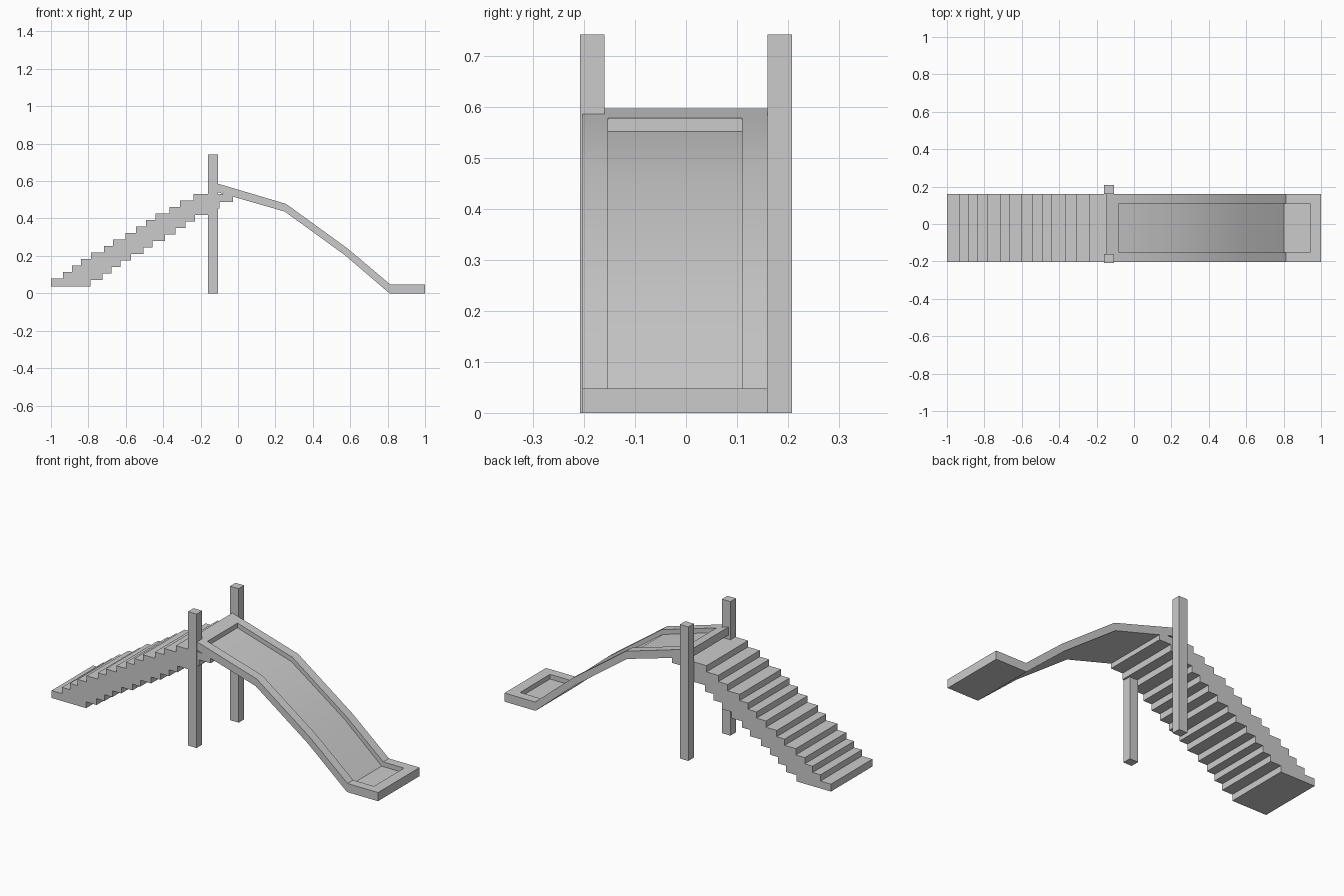
import bpy, bmesh

if "Cube" in bpy.data.objects:
    bpy.data.objects.remove(bpy.data.objects["Cube"])

Y0, Y1 = -0.203, 0.16


def box(name, x0, x1, y0, y1, z0, z1):
    bpy.ops.mesh.primitive_cube_add(size=1, location=((x0 + x1) / 2, (y0 + y1) / 2, (z0 + z1) / 2))
    ob = bpy.context.object
    ob.name = name
    ob.scale = (x1 - x0, y1 - y0, z1 - z0)
    bpy.ops.object.transform_apply(location=False, rotation=False, scale=True)
    return ob


# Two upright posts
box("front_post", -0.16, -0.108, -0.208, -0.16, 0, 0.742)
box("back_post", -0.16, -0.108, 0.16, 0.208, 0, 0.742)

# Stairs: overlapping treads
starts = [-1, -.936, -.888, -.84, -.785, -.717, -.668, -.602, -.545, -.492, -.441, -.367, -.31, -.238]
for i, x in enumerate(starts):
    z = 0.037 + 0.0348 * i
    box(f"stair_tread_{i + 1}", x, x + 0.212, Y0, Y1, z, z + 0.041)

# Slide: solid strip following a side profile, with a recessed channel on top
top = [(-.147, .597), (-.08, .578), (.257, .478), (.588, .238), (.813, .048), (.94, .048), (1, .048)]
under = [(-.147, .552), (-.08, .532), (.25, .437), (.57, .205), (.81, 0), (.94, 0), (1, 0)]
floor = [(-.08, .552), (.25, .453), (.577, .220), (.803, .022), (.94, .022)]
bm = bmesh.new()


def row(points, y):
    return [bm.verts.new((x, y, z)) for x, z in points]


def strip(a, b):
    for i in range(len(a) - 1):
        bm.faces.new((a[i], a[i + 1], b[i + 1], b[i]))


outer = [row(top, y) for y in (Y0, Y1)]
inner = [row(top, y) for y in (-0.153, 0.11)]
base = [row(under, y) for y in (Y0, Y1)]
pan = [row(floor, y) for y in (-0.153, 0.11)]
for s in (0, 1):
    strip(outer[s], inner[s])        # rim
    strip(outer[s], base[s])         # outer side
    strip(inner[s][1:6], pan[s])     # channel wall
strip(pan[0], pan[1])
strip(base[0], base[1])
for i in (0, 5):                     # rim across both ends
    strip(inner[0][i:i + 2], inner[1][i:i + 2])
for i, j in ((1, 0), (5, 4)):        # channel end walls
    bm.faces.new((inner[0][i], inner[1][i], pan[1][j], pan[0][j]))
for i in (0, 6):                     # end caps
    bm.faces.new((outer[0][i], inner[0][i], inner[1][i], outer[1][i], base[1][i], base[0][i]))
bmesh.ops.recalc_face_normals(bm, faces=bm.faces)
mesh = bpy.data.meshes.new("slide")
bm.to_mesh(mesh)
bm.free()
slide = bpy.data.objects.new("slide", mesh)
bpy.context.collection.objects.link(slide)
bpy.ops.object.select_all(action='DESELECT')
slide.select_set(True)
bpy.context.view_layer.objects.active = slide
bpy.ops.object.shade_smooth_by_angle(angle=0.52)
